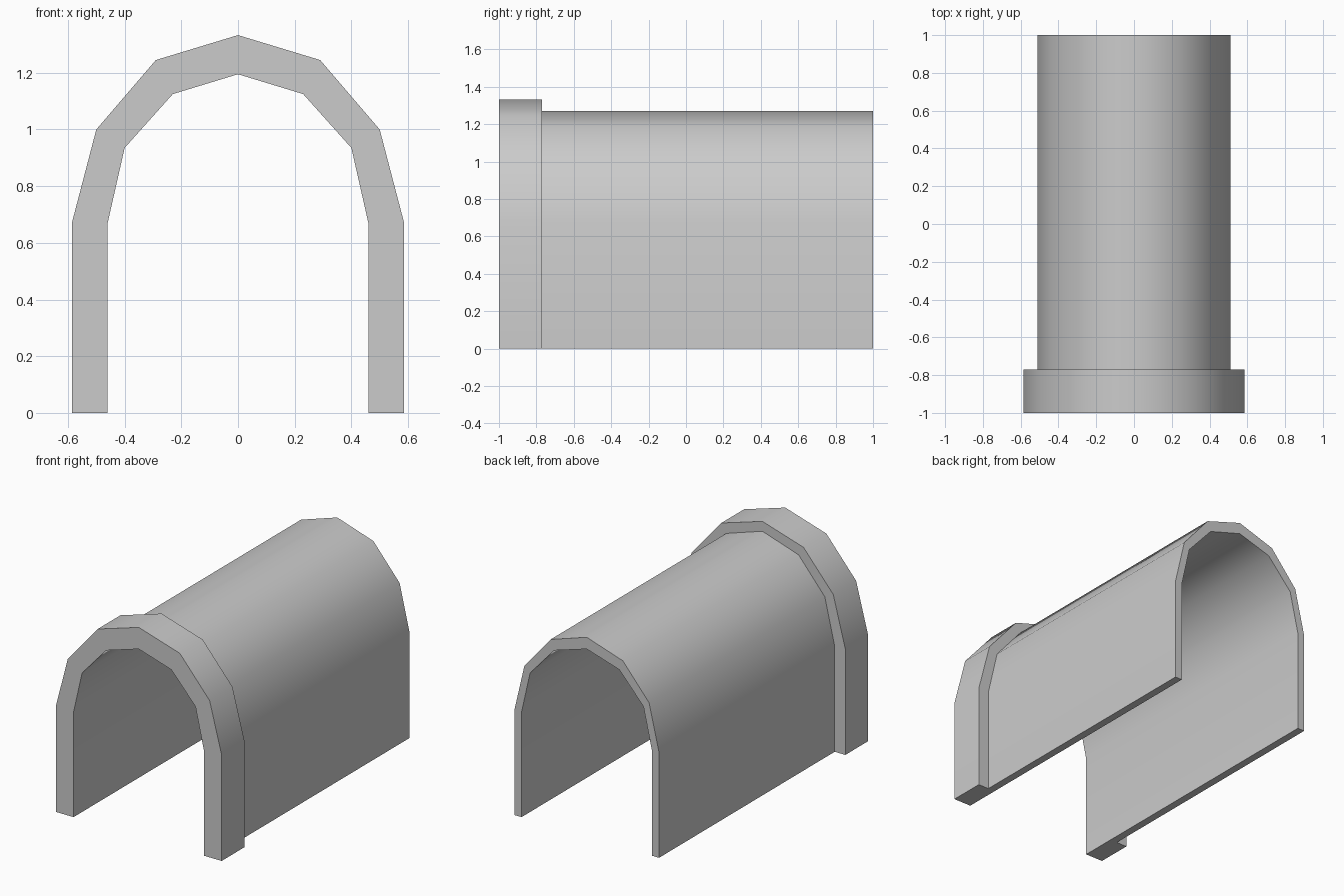
import bpy
import bmesh
import math

cube = bpy.data.objects.get("Cube")
if cube:
    bpy.data.objects.remove(cube, do_unlink=True)

# One plain grey for the whole tunnel
grey = bpy.data.materials.new("plain grey")
grey.use_nodes = True
colour = (0.6, 0.6, 0.6, 1)
grey.diffuse_color = colour
grey.node_tree.nodes["Principled BSDF"].inputs["Base Color"].default_value = colour

# Half profiles (x, z), from the foot up to the crown
INNER = [(0.46, 0), (0.46, 0.67), (0.4, 0.935), (0.23, 1.125), (0, 1.195)]
SHELL = [(0.51, 0), (0.51, 0.672), (0.44, 0.97), (0.255, 1.188), (0, 1.27)]
COLLAR = [(0.585, 0), (0.585, 0.675), (0.5, 1.0), (0.29, 1.245), (0, 1.333)]


def full_arch(half):
    """Mirror a half profile into a whole arch."""
    return half + [(-x, z) for x, z in reversed(half[:-1])]


def arch(name, outer, y0, y1, front_cap=True):
    """Sweep the band between two arch profiles along y."""
    bm = bmesh.new()

    def rail(profile, y):
        return [bm.verts.new((x, y, z)) for x, z in full_arch(profile)]

    # Rails in order round the wall section
    rails = [rail(outer, y0), rail(outer, y1), rail(INNER, y1), rail(INNER, y0)]
    count = len(rails[0])
    for k in range(4):
        a, b = rails[k], rails[(k + 1) % 4]
        if k == 3 and not front_cap:
            continue
        for i in range(count - 1):
            bm.faces.new((a[i], a[i + 1], b[i + 1], b[i]))
    # Undersides of the two feet
    for i in (0, count - 1):
        bm.faces.new([r[i] for r in rails])
    bmesh.ops.recalc_face_normals(bm, faces=bm.faces)

    mesh = bpy.data.meshes.new(name)
    bm.to_mesh(mesh)
    bm.free()
    mesh.materials.append(grey)
    obj = bpy.data.objects.new(name, mesh)
    bpy.context.collection.objects.link(obj)
    bpy.ops.object.select_all(action='DESELECT')
    obj.select_set(True)
    bpy.context.view_layer.objects.active = obj
    bpy.ops.object.shade_smooth_by_angle(angle=math.radians(45))
    return obj


# Thick collar at the front, long thin vault behind it
arch("entrance_collar", COLLAR, -1, -0.77)
arch("tunnel_vault", SHELL, -0.77, 1, front_cap=False)
